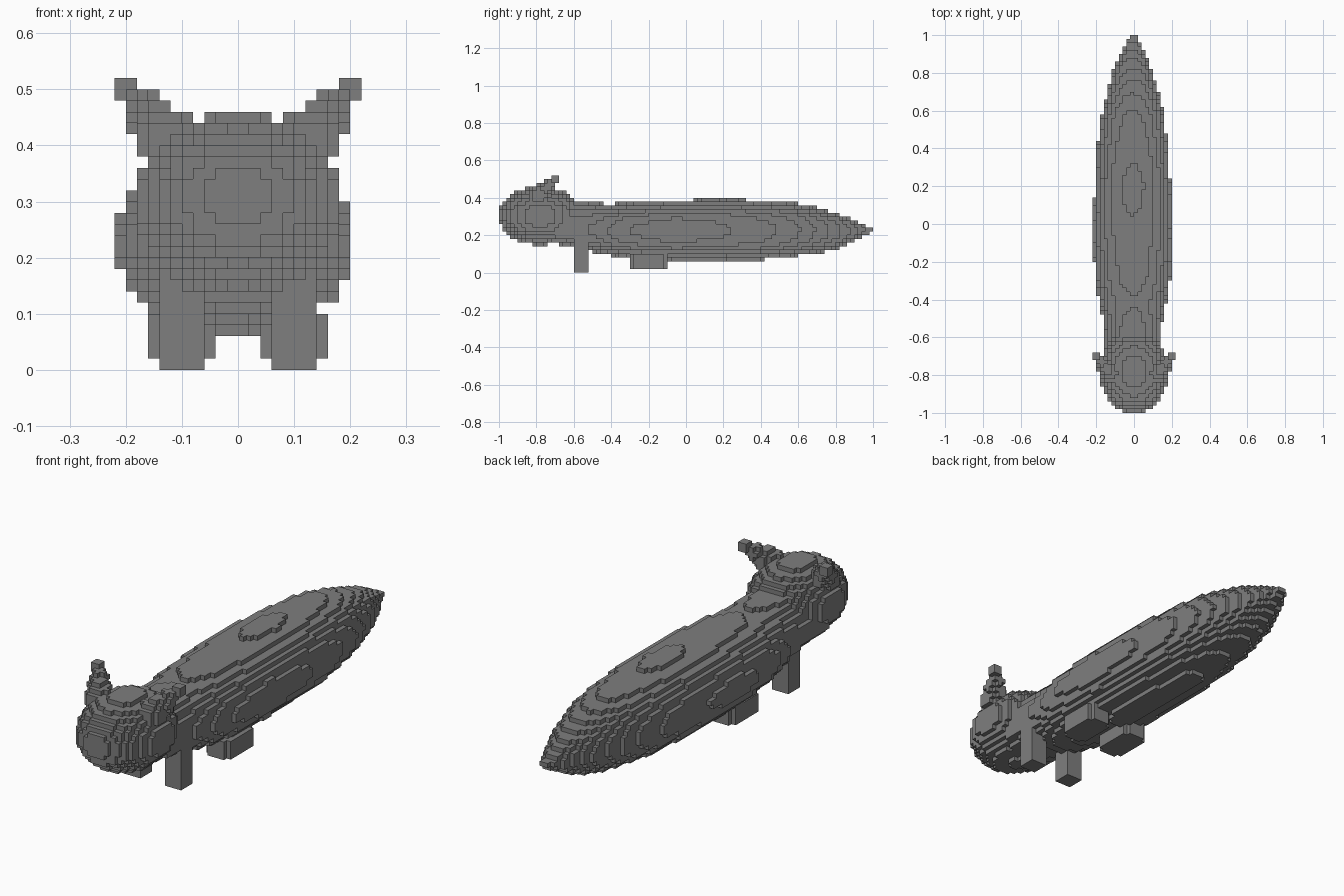
import bpy
import bmesh
import math
from mathutils import Vector

CUBE = 0.02  # edge length of one block

if "Cube" in bpy.data.objects:
    bpy.data.objects.remove(bpy.data.objects["Cube"], do_unlink=True)

grey = bpy.data.materials.new("stone_grey")
grey.use_nodes = True
colour = (0.21, 0.21, 0.21, 1)
grey.diffuse_color = colour
grey.node_tree.nodes["Principled BSDF"].inputs["Base Color"].default_value = colour

# Body stations from neck to tail tip: y, half width, bottom z, top z
STATIONS = [
    (-0.78, 0.155, 0.165, 0.42), (-0.66, 0.15, 0.147, 0.40),
    (-0.58, 0.15, 0.133, 0.385), (-0.48, 0.162, 0.105, 0.374),
    (-0.41, 0.178, 0.09, 0.366), (-0.3, 0.197, 0.08, 0.378),
    (-0.06, 0.212, 0.065, 0.386), (0.2, 0.2, 0.065, 0.396),
    (0.4, 0.188, 0.067, 0.386), (0.58, 0.165, 0.087, 0.374),
    (0.7, 0.135, 0.1, 0.348), (0.8, 0.108, 0.125, 0.32),
    (0.9, 0.068, 0.17, 0.28), (0.96, 0.035, 0.205, 0.25),
    (1.0, 0.015, 0.212, 0.245)]


def in_body(p):
    for a, b in zip(STATIONS, STATIONS[1:]):
        if a[0] <= p.y <= b[0]:
            t = (p.y - a[0]) / (b[0] - a[0])
            _, half, low, high = (u + (v - u) * t for u, v in zip(a, b))
            mid = 0.225
            rise = high - mid if p.z > mid else mid - low
            return abs((p.x + 0.007) / half) ** 2.2 + abs((p.z - mid) / rise) ** 2.2 <= 1
    return False


def blob(centre, radii, power=2):
    """Rounded solid; a higher power is boxier."""
    return lambda p: sum(abs((a - c) / r) ** power for a, c, r in zip(p, centre, radii)) <= 1


def horn(side):
    """Tapered spike leaning up, out and back."""
    root, tip = Vector((side * 0.125, -0.79, 0.41)), Vector((side * 0.205, -0.69, 0.51))
    axis = tip - root

    def inside(p):
        t = (p - root).dot(axis) / axis.length_squared
        t = min(max(t, 0), 1)
        return (p - root - axis * t).length <= 0.055 - 0.039 * t
    return inside


# Every part claims the blocks whose centres it contains
parts = [("body", in_body),
         ("head", blob((0, -0.78, 0.304), (0.184, 0.223, 0.157)))]
for side, label in ((1, "left"), (-1, "right")):
    parts += [
        (label + "_horn", horn(side)),
        (label + "_front_leg", blob((side * 0.1, -0.56, 0.1), (0.042, 0.042, 0.101), 8)),
        (label + "_hind_foot", blob((side * 0.1, -0.2, 0.06), (0.06, 0.105, 0.041), 4))]

owner = {}
for i in range(-12, 12):
    for j in range(-50, 50):
        for k in range(27):
            centre = Vector((i + 0.5, j + 0.5, k + 0.5)) * CUBE
            for name, inside in parts:
                if inside(centre):
                    owner[i, j, k] = name
                    break


def build(name):
    """Make the exposed block faces of one part."""
    bm = bmesh.new()
    corners = {}

    def corner(key):
        if key not in corners:
            corners[key] = bm.verts.new(Vector(key) * CUBE)
        return corners[key]

    for cell, part in owner.items():
        if part != name:
            continue
        for axis in range(3):
            u, v = (axis + 1) % 3, (axis + 2) % 3
            for step in (0, 1):
                beside = list(cell)
                beside[axis] += 2 * step - 1
                if tuple(beside) in owner:
                    continue
                ring = []
                for du, dv in ((0, 0), (1, 0), (1, 1), (0, 1)):
                    key = list(cell)
                    key[axis] += step
                    key[u] += du
                    key[v] += dv
                    ring.append(corner(tuple(key)))
                bm.faces.new(ring if step else ring[::-1])
    mesh = bpy.data.meshes.new(name)
    bm.to_mesh(mesh)
    bm.free()
    mesh.materials.append(grey)
    bpy.context.collection.objects.link(bpy.data.objects.new(name, mesh))


for name, _ in parts:
    build(name)
